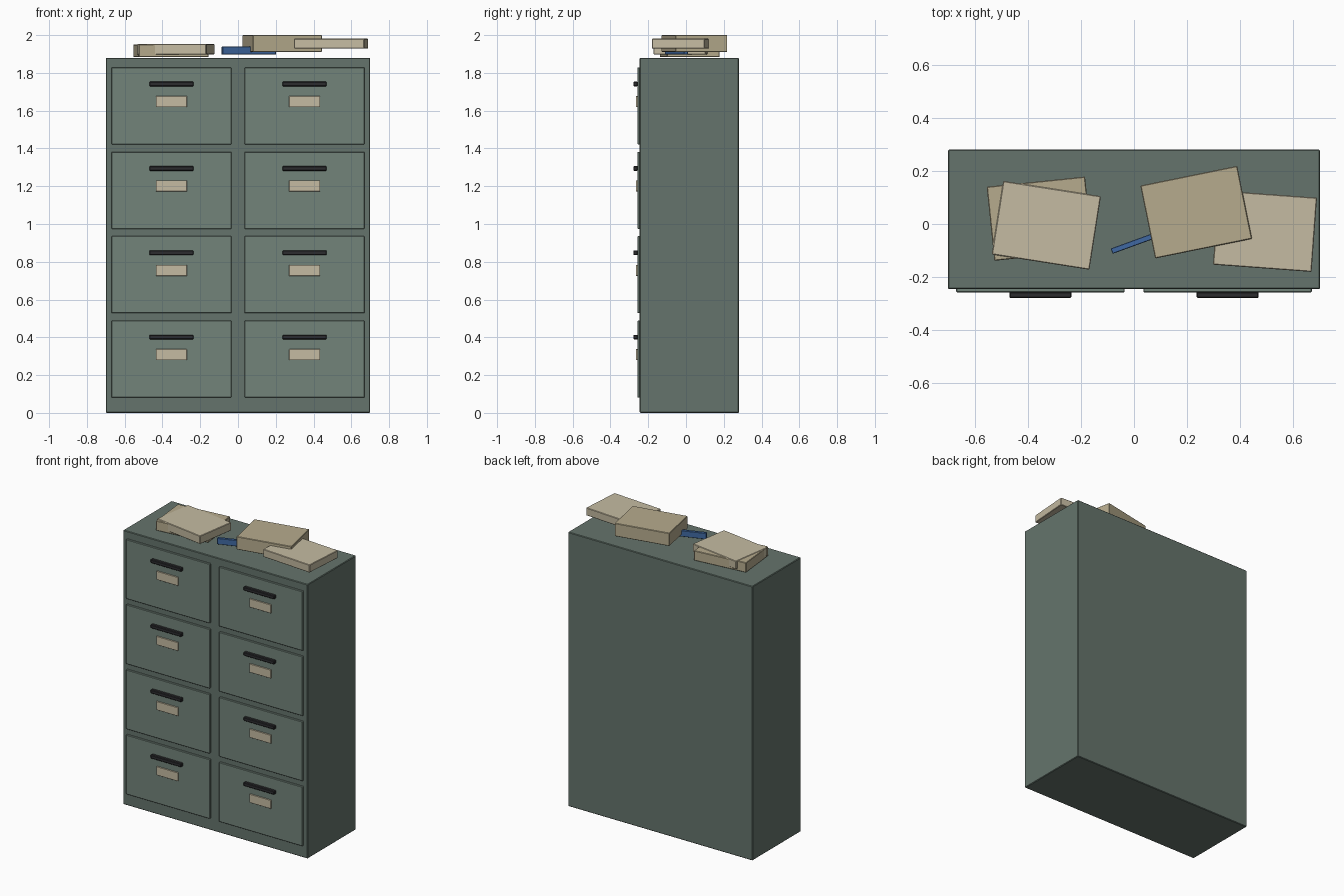
import bpy, math

if "Cube" in bpy.data.objects:
    bpy.data.objects.remove(bpy.data.objects["Cube"])


def material(name, rgb):
    m = bpy.data.materials.new(name)
    m.diffuse_color = (*rgb, 1)
    m.use_nodes = True
    m.node_tree.nodes["Principled BSDF"].inputs["Base Color"].default_value = m.diffuse_color
    return m


body_mat = material("green_body", (0.13, 0.175, 0.15))
drawer_mat = material("green_drawer", (0.17, 0.23, 0.195))
dark_mat = material("dark_handle", (0.025, 0.025, 0.028))
card_mat = material("card", (0.56, 0.50, 0.36))
tan_mat = material("tan_card", (0.47, 0.41, 0.27))
blue_mat = material("blue", (0.05, 0.14, 0.36))


def box(name, center, size, mat, angle=0, bevel=0.003):
    bpy.ops.mesh.primitive_cube_add(size=1, location=center)
    ob = bpy.context.object
    ob.name = name
    ob.scale = size
    bpy.ops.object.transform_apply(location=False, rotation=False, scale=True)
    ob.rotation_euler.z = math.radians(angle)
    ob.data.materials.append(mat)
    if bevel:
        mod = ob.modifiers.new("edge", "BEVEL")
        mod.width = bevel
        mod.segments = 1
    return ob


# Cabinet carcass
box("cabinet_body", (0, 0.0175, 0.94), (1.40, 0.525, 1.88), body_mat, bevel=0.004)

# Drawer fronts with handle and label
for col, x in (("left", -0.3525), ("right", 0.3525)):
    for row in range(4):
        z = 0.285 + row * 0.4467
        tag = f"{col}_{row + 1}"
        box("drawer_" + tag, (x, -0.248, z), (0.635, 0.018, 0.408), drawer_mat)
        box("handle_" + tag, (x, -0.267, z + 0.116), (0.234, 0.024, 0.025), dark_mat, bevel=0.004)
        box("label_" + tag, (x, -0.26, z + 0.023), (0.164, 0.010, 0.058), card_mat, bevel=0.001)

# Loose folders and ruler on top: name, x, y, z bottom, z top, angle, material
folders = [
    ("left_folder_lower", -0.355, 0.020, 1.883, 1.950, 5.9, tan_mat),
    ("left_folder_upper", -0.330, -0.005, 1.897, 1.953, -8.9, card_mat),
    ("thick_folder", 0.234, 0.0445, 1.911, 2.000, 11.5, tan_mat),
    ("right_folder", 0.493, -0.027, 1.928, 1.981, -4.2, card_mat),
]
for name, x, y, z0, z1, a, mat in folders:
    box(name, (x, y, (z0 + z1) / 2), (0.372, 0.28, z1 - z0), mat, a)
box("blue_ruler", (0.057, -0.051, 1.918), (0.30, 0.021, 0.042), blue_mat, 20, 0.002)
